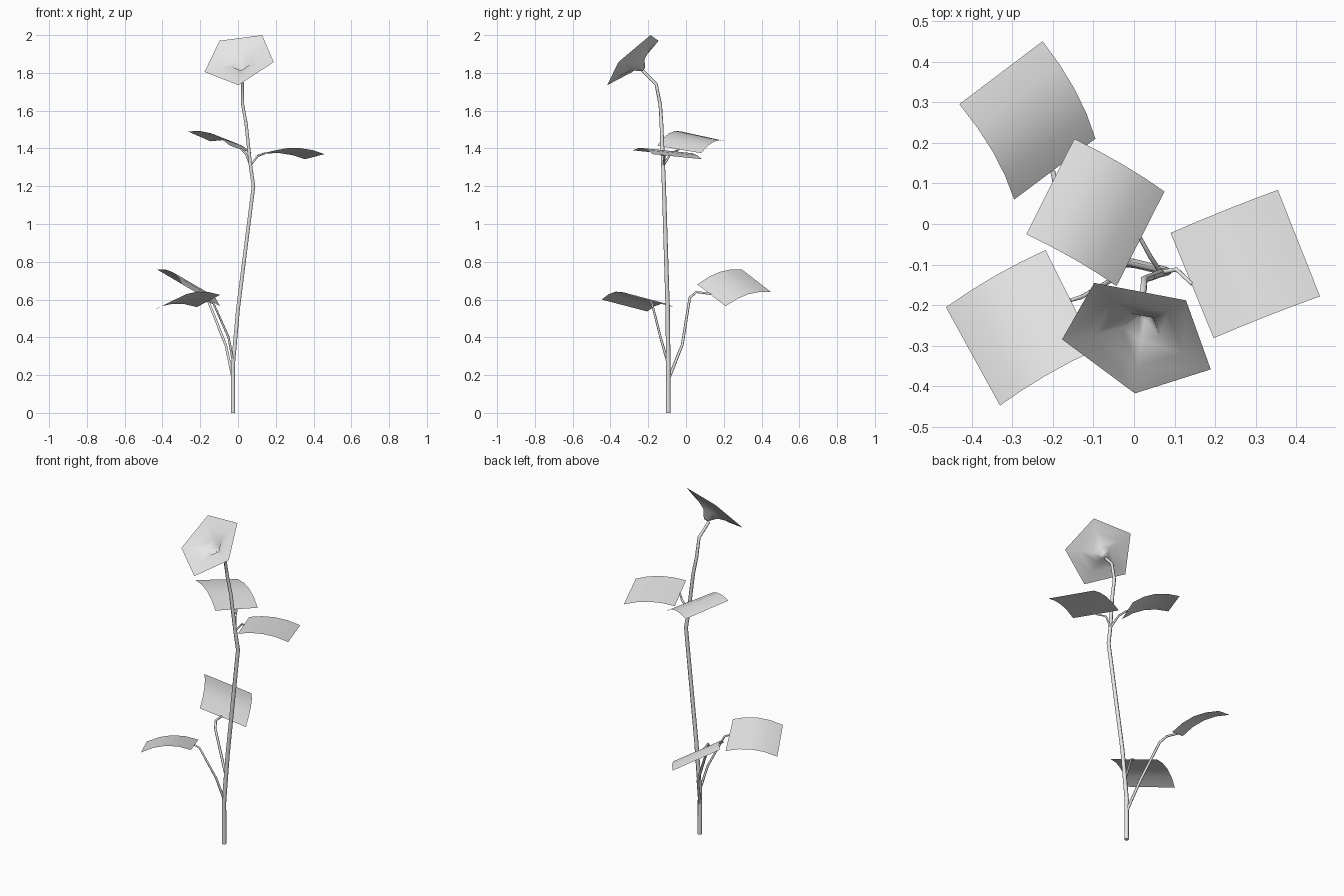
import bpy, bmesh, math
from mathutils import Vector

old = bpy.data.objects.get("Cube")
if old:
    bpy.data.objects.remove(old, do_unlink=True)

grey = bpy.data.materials.new("light_grey")
grey.use_nodes = True
grey.diffuse_color = (0.8, 0.8, 0.8, 1)
grey.node_tree.nodes["Principled BSDF"].inputs["Base Color"].default_value = (0.8, 0.8, 0.8, 1)


def add_object(name, data):
    data.materials.append(grey)
    obj = bpy.data.objects.new(name, data)
    bpy.context.collection.objects.link(obj)
    return obj


def tube(name, points, r_start, r_end):
    """Tapered stalk along a polyline."""
    curve = bpy.data.curves.new(name, "CURVE")
    curve.dimensions = "3D"
    curve.bevel_depth = 1.0
    curve.bevel_resolution = 1
    curve.use_fill_caps = True
    spline = curve.splines.new("POLY")
    spline.points.add(len(points) - 1)
    for i, p in enumerate(points):
        spline.points[i].co = (*p, 1)
        spline.points[i].radius = r_start + (r_end - r_start) * i / (len(points) - 1)
    spline.use_smooth = True
    return add_object(name, curve)


def leaf(name, root_a, root_b, tip_b, tip_a, bulge=0.03, steps=4):
    """Square sheet arched from its root edge to its tip edge."""
    ra, rb, tb, ta = map(Vector, (root_a, root_b, tip_b, tip_a))
    normal = (tb - ra).cross(ta - rb).normalized()
    if normal.z < 0:
        normal.negate()
    bm = bmesh.new()
    rows = []
    for i in range(steps + 1):
        t = i / steps
        lift = normal * bulge * 4 * t * (1 - t)
        a, b = ra.lerp(ta, t) + lift, rb.lerp(tb, t) + lift
        rows.append([bm.verts.new(a.lerp(b, j / 2)) for j in range(3)])
    for low, high in zip(rows, rows[1:]):
        for j in range(2):
            face = bm.faces.new((low[j], low[j + 1], high[j + 1], high[j]))
            face.normal_update()
            if face.normal.dot(normal) < 0:
                face.normal_flip()
            face.smooth = True
    mesh = bpy.data.meshes.new(name)
    bm.to_mesh(mesh)
    bm.free()
    return add_object(name, mesh)


# Main stem
tube("main_stem", [(-.026, -.094, 0), (-.027, -.094, .25), (0, -.097, .55), (.082, -.117, 1.2),
                   (.066, -.121, 1.31), (.043, -.13, 1.53), (.025, -.136, 1.63),
                   (.024, -.158, 1.74), (.008, -.23, 1.812)], .0125, .008)

# Leaf stalks
tube("lower_back_stalk", [(-.027, -.092, .18), (-.065, -.02, .36), (-.165, .02, .61),
                          (-.185, .055, .64), (-.2, .13, .63)], .008, .006)
tube("lower_front_stalk", [(-.024, -.095, .26), (-.05, -.135, .4), (-.13, -.18, .58),
                           (-.157, -.188, .592)], .007, .005)
tube("upper_back_stalk", [(.066, -.119, 1.31), (.04, -.08, 1.375), (.016, -.036, 1.396)], .006, .005)
tube("upper_side_stalk", [(.066, -.119, 1.31), (.105, -.112, 1.36), (.143, -.148, 1.375)], .006, .005)

# Leaves: two at the root edge, two at the tip edge
leaf("lower_back_leaf", (-.295, .06, .68), (-.095, .21, .565), (-.225, .45, .64), (-.43, .295, .76))
leaf("lower_front_leaf", (-.218, -.064, .56), (-.095, -.31, .625), (-.33, -.447, .60), (-.463, -.205, .537))
leaf("upper_back_leaf", (-.043, -.153, 1.415), (.075, .08, 1.375), (-.147, .21, 1.438), (-.265, -.025, 1.49))
leaf("upper_side_leaf", (.196, -.281, 1.39), (.09, -.022, 1.363), (.354, .084, 1.343), (.458, -.178, 1.37), .022)

# Five-sided trumpet flower: flat rim sinking to a narrow throat
rim = [Vector(p) for p in ((-.098, -.145, 1.97), (.128, -.188, 2.0), (.189, -.358, 1.857),
                           (.002, -.417, 1.735), (-.177, -.284, 1.805))]
centre = sum(rim, Vector()) / 5
axis = (rim[0] - rim[2]).cross(rim[1] - rim[3]).normalized()
if axis.y > 0:
    axis.negate()
bm = bmesh.new()
rings = [[bm.verts.new(centre + (p - centre) * s - axis * d) for p in rim]
         for s, d in ((1, 0), (.6, .012), (.25, .037), (.07, .078))]
for outer, inner in zip(rings, rings[1:]):
    for i in range(5):
        k = (i + 1) % 5
        bm.faces.new((outer[i], outer[k], inner[k], inner[i]))
bm.faces.new(rings[-1])
for face in bm.faces:
    face.normal_update()
    face.smooth = True
    if face.normal.dot(axis) < 0:
        face.normal_flip()
mesh = bpy.data.meshes.new("flower")
bm.to_mesh(mesh)
bm.free()
add_object("flower", mesh)
